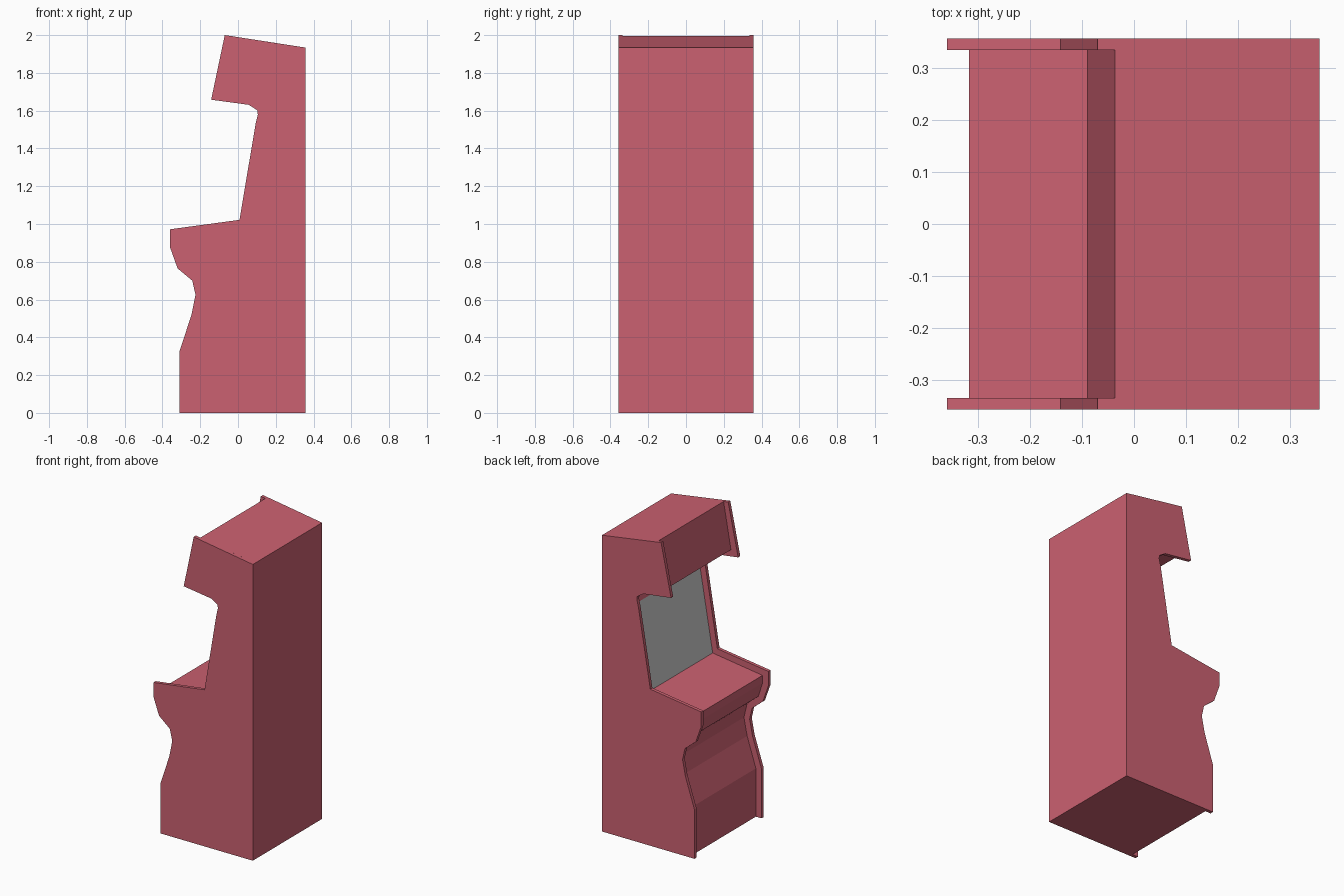
import bpy, bmesh

if "Cube" in bpy.data.objects:
    bpy.data.objects.remove(bpy.data.objects["Cube"])

red = bpy.data.materials.new("cabinet_red")
red.diffuse_color = (0.6, 0.12, 0.165, 1)
red.use_nodes = True
red.node_tree.nodes["Principled BSDF"].inputs["Base Color"].default_value = red.diffuse_color


def finish(name, bm, mat=None):
    me = bpy.data.meshes.new(name)
    bm.to_mesh(me)
    bm.free()
    if mat:
        me.materials.append(mat)
    ob = bpy.data.objects.new(name, me)
    bpy.context.collection.objects.link(ob)
    return ob


def prism(name, pts, y0, y1, mat, skip=None):
    """Extrude an x-z profile from y0 to y1; edge number skip is left open."""
    bm = bmesh.new()
    a = [bm.verts.new((x, y0, z)) for x, z in pts]
    b = [bm.verts.new((x, y1, z)) for x, z in pts]
    bm.faces.new(a)
    bm.faces.new(b[::-1])
    n = len(pts)
    sides = [bm.faces.new((a[i], b[i], b[(i + 1) % n], a[(i + 1) % n])) for i in range(n)]
    bmesh.ops.recalc_face_normals(bm, faces=bm.faces)
    if skip is not None:
        bmesh.ops.delete(bm, geom=[sides[skip]], context='FACES_ONLY')
    return finish(name, bm, mat)


# Side panels
panel = [(0.357, 0), (0.357, 1.934), (-0.07, 2.0), (-0.142, 1.658), (0.057, 1.631),
         (0.102, 1.602), (0.105, 1.58), (0.094, 1.535), (0.008, 1.022), (-0.36, 0.972),
         (-0.36, 0.877), (-0.32, 0.765), (-0.242, 0.70), (-0.225, 0.625), (-0.246, 0.52),
         (-0.311, 0.322), (-0.311, 0)]
for side, s in (("left", -1), ("right", 1)):
    prism(side + "_side_panel", panel, s * 0.335, s * 0.357, red)

# Body between the panels, set back at the front
body = [(0.357, 0), (0.357, 1.934), (-0.037, 1.995), (-0.09, 1.694), (0.07, 1.672),
        (0.135, 1.63), (0.147, 1.585), (0.135, 1.535), (0.042, 0.985), (-0.318, 0.935),
        (-0.318, 0.885), (-0.288, 0.79), (-0.207, 0.722), (-0.184, 0.625), (-0.207, 0.51),
        (-0.27, 0.315), (-0.27, 0)]
prism("cabinet_body", body, -0.335, 0.335, red, skip=7)

# Grey screen fills the open side of the body
bm = bmesh.new()
(x0, z0), (x1, z1) = body[8], body[7]
bm.faces.new([bm.verts.new(c) for c in ((x0, 0.335, z0), (x0, -0.335, z0),
                                        (x1, -0.335, z1), (x1, 0.335, z1))])
finish("screen", bm)
